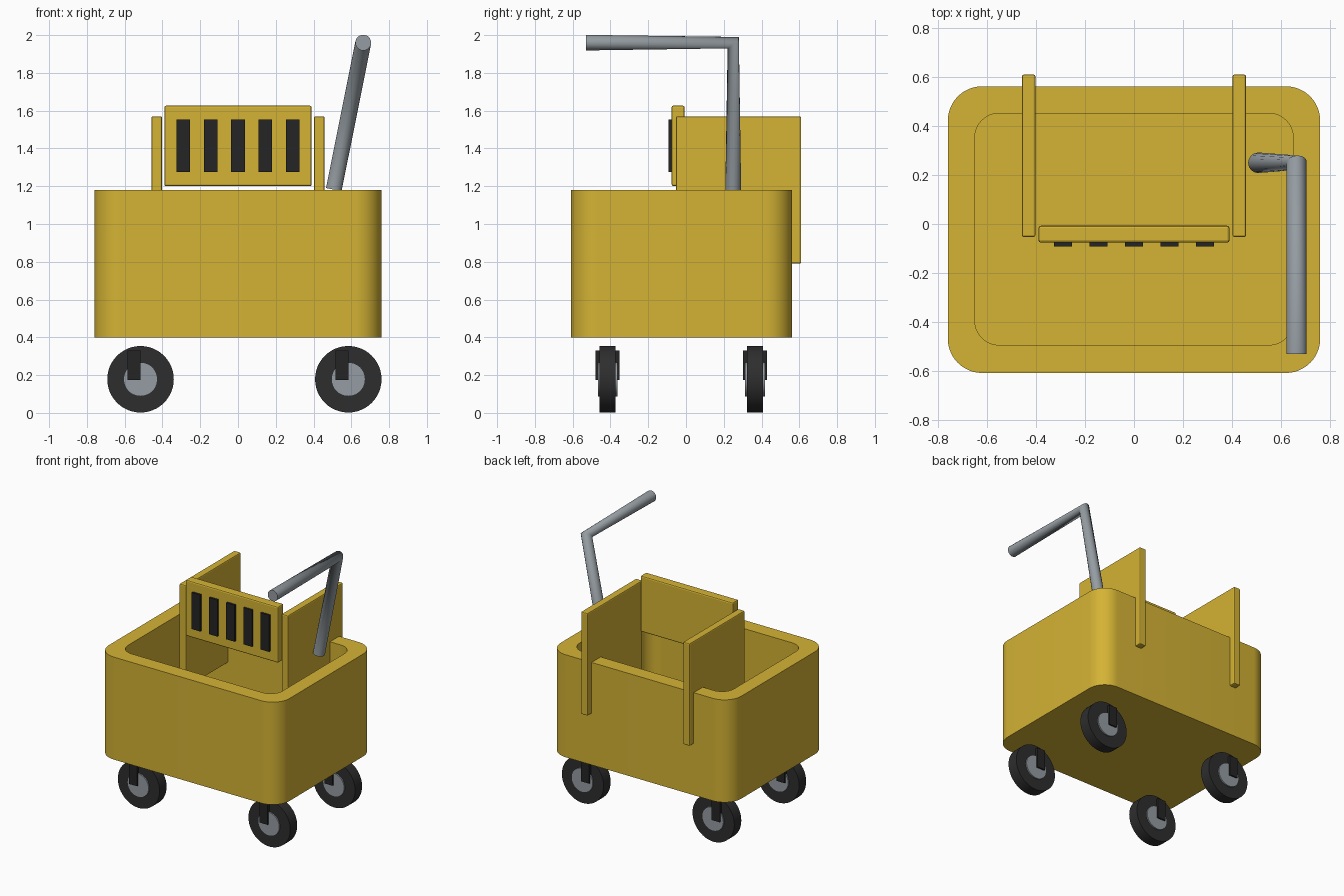
import bpy, bmesh, math

if "Cube" in bpy.data.objects:
    bpy.data.objects.remove(bpy.data.objects["Cube"])

def material(name, rgb):
    m = bpy.data.materials.new(name)
    m.diffuse_color = (*rgb, 1)
    m.use_nodes = True
    m.node_tree.nodes["Principled BSDF"].inputs["Base Color"].default_value = m.diffuse_color
    return m

YELLOW = material("yellow plastic", (0.66, 0.45, 0.035))
GREY = material("grey metal", (0.30, 0.335, 0.36))
RUBBER = material("black rubber", (0.027, 0.027, 0.027))
DARK = material("dark slot", (0.018, 0.018, 0.018))

def add_mesh(name, bm, mat):
    bmesh.ops.recalc_face_normals(bm, faces=bm.faces)
    me = bpy.data.meshes.new(name)
    bm.to_mesh(me)
    bm.free()
    me.materials.append(mat)
    ob = bpy.data.objects.new(name, me)
    bpy.context.collection.objects.link(ob)
    return ob

def smooth(ob):
    bpy.ops.object.select_all(action='DESELECT')
    ob.select_set(True)
    bpy.context.view_layer.objects.active = ob
    bpy.ops.object.shade_smooth_by_angle(angle=math.radians(35))

def box(name, lo, hi, mat, bevel=0):
    bm = bmesh.new()
    bmesh.ops.create_cube(bm, size=1)
    for v in bm.verts:
        v.co = [(a + b) / 2 + c * (b - a) for a, b, c in zip(lo, hi, v.co)]
    if bevel:
        bmesh.ops.bevel(bm, geom=bm.edges[:], offset=bevel, segments=2,
                        profile=0.5, affect='EDGES')
    return add_mesh(name, bm, mat)

def disc(name, centre, radius, width, mat):
    # cylinder with its axis along y
    bm = bmesh.new()
    bmesh.ops.create_cone(bm, cap_ends=True, segments=48, radius1=radius,
                          radius2=radius, depth=width)
    for v in bm.verts:
        x, y, z = v.co
        v.co = (centre[0] + x, centre[1] + z, centre[2] - y)
    smooth(add_mesh(name, bm, mat))

def rounded_loop(bm, hx, hy, r, cy, z, n=12):
    verts = []
    for q, (sx, sy) in enumerate(((1, 1), (-1, 1), (-1, -1), (1, -1))):
        for i in range(n + 1):
            a = math.pi / 2 * (q + i / n)
            verts.append(bm.verts.new((sx * (hx - r) + r * math.cos(a),
                                       cy + sy * (hy - r) + r * math.sin(a), z)))
    return verts

# Hollow tub with rounded corners
bm = bmesh.new()
outer, inner = (0.76, 0.585, 0.14, -0.023), (0.65, 0.473, 0.10, -0.021)
loops = [rounded_loop(bm, *outer, 0.40), rounded_loop(bm, *outer, 1.18),
         rounded_loop(bm, *inner, 1.18), rounded_loop(bm, *inner, 0.50)]
for a, b in zip(loops, loops[1:]):
    for i in range(len(a)):
        j = (i + 1) % len(a)
        bm.faces.new((a[i], a[j], b[j], b[i]))
bm.faces.new(loops[0])
bm.faces.new(loops[-1])
smooth(add_mesh("tub", bm, YELLOW))

# Wringer: side plates, front panel and slots
for s, side in ((-1, "left"), (1, "right")):
    box("wringer_side_" + side, (s * 0.43 - 0.028, -0.053, 0.79),
        (s * 0.43 + 0.028, 0.61, 1.57), YELLOW, 0.008)
box("wringer_panel", (-0.39, -0.076, 1.20), (0.39, -0.007, 1.627), YELLOW, 0.01)
for i in range(5):
    x = (i - 2) * 0.145
    box("wringer_slot", (x - 0.036, -0.092, 1.275), (x + 0.036, -0.07, 1.553), DARK)

# Bent lever handle
cu = bpy.data.curves.new("handle", 'CURVE')
cu.dimensions = '3D'
cu.bevel_depth = 0.042
cu.bevel_resolution = 6
cu.use_fill_caps = True
sp = cu.splines.new('POLY')
sp.points.add(2)
for p, co in zip(sp.points, ((0.507, 0.25, 1.182), (0.663, 0.25, 1.96), (0.663, -0.53, 1.96))):
    p.co = (*co, 1)
cu.materials.append(GREY)
handle = bpy.data.objects.new("handle", cu)
bpy.context.collection.objects.link(handle)

# Castors: tyre, hub and fork
for x in (-0.55, 0.55):
    for y in (-0.415, 0.365):
        c = (x + 0.034, y, 0.178)
        disc("tyre", c, 0.176, 0.084, RUBBER)
        disc("hub", c, 0.09, 0.104, GREY)
        box("fork", (x - 0.034, y - 0.063, 0.175), (x + 0.034, y + 0.063, 0.33), DARK)
